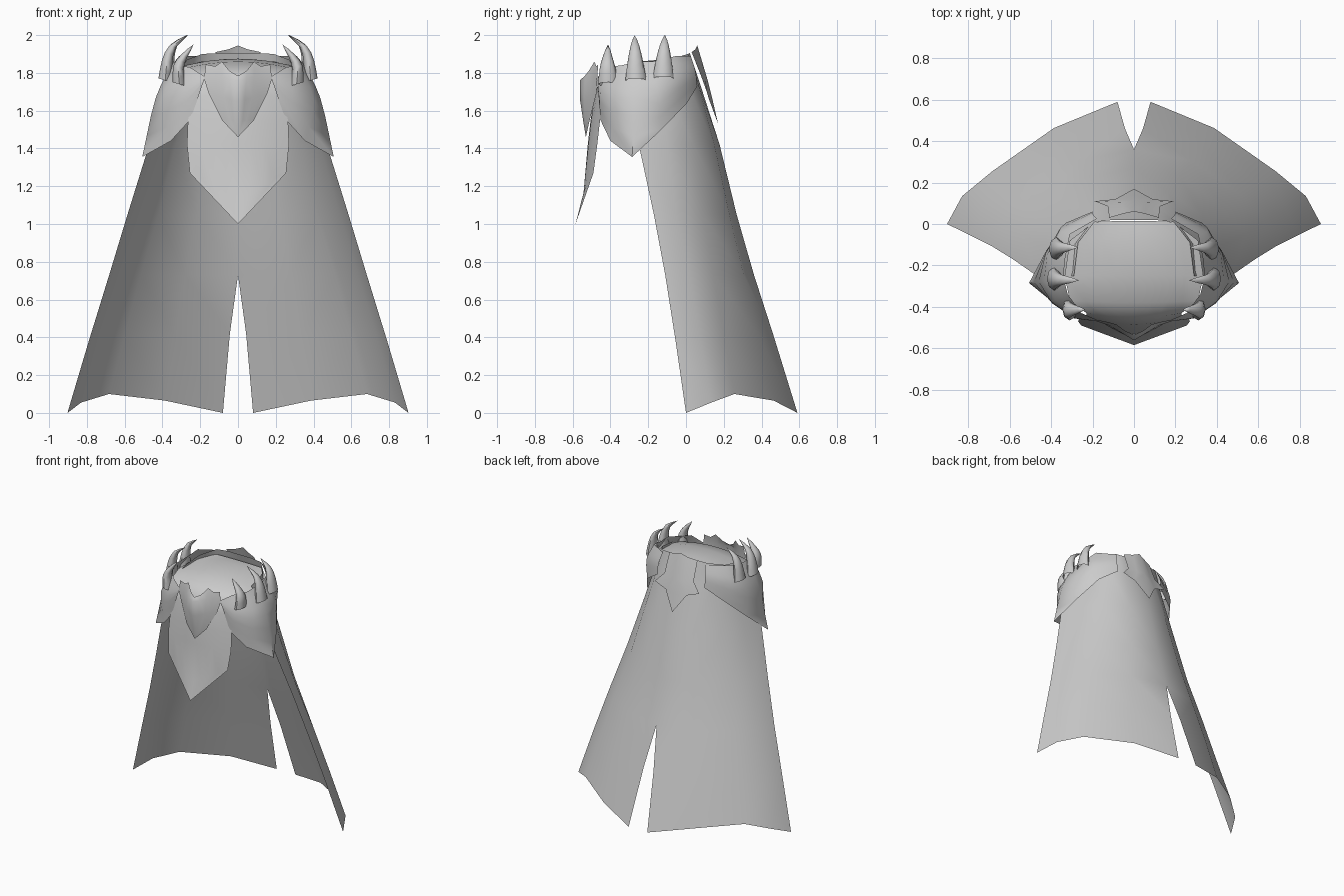
import bpy, bmesh, math
from mathutils import Vector

grey = bpy.data.materials.new("cloth_grey")
grey.diffuse_color = (0.6, 0.6, 0.6, 1)


def finish(name, bm, out, angle=60):
    """Weld, drop collapsed faces, turn the sheet toward 'out', shade smooth."""
    bmesh.ops.remove_doubles(bm, verts=bm.verts, dist=0.002)
    bmesh.ops.dissolve_degenerate(bm, edges=bm.edges, dist=0.0005)
    bmesh.ops.recalc_face_normals(bm, faces=bm.faces)
    bm.normal_update()
    if sum(f.normal.dot(out(f.calc_center_median())) * f.calc_area() for f in bm.faces) < 0:
        bmesh.ops.reverse_faces(bm, faces=bm.faces)
    me = bpy.data.meshes.new(name)
    bm.to_mesh(me)
    bm.free()
    me.materials.append(grey)
    ob = bpy.data.objects.new(name, me)
    bpy.context.collection.objects.link(ob)
    bpy.ops.object.select_all(action='DESELECT')
    ob.select_set(True)
    bpy.context.view_layer.objects.active = ob
    bpy.ops.object.shade_smooth_by_angle(angle=math.radians(angle))
    return ob


def grid(bm, rows, sx=1):
    vs = [[bm.verts.new((p[0] * sx, p[1], p[2])) for p in r] for r in rows]
    for a, b in zip(vs, vs[1:]):
        for i in range(len(a) - 1):
            bm.faces.new((a[i], a[i + 1], b[i + 1], b[i]))


def curve(pts, n):
    """Smooth curve through the points, n steps per span."""
    P = [Vector(p) for p in pts]
    P = [2 * P[0] - P[1]] + P + [2 * P[-1] - P[-2]]
    res = []
    for a, b, c, d in zip(P, P[1:], P[2:], P[3:]):
        for k in range(n):
            t = k / n
            res.append(0.5 * (2 * b + (c - a) * t + (2 * a - 5 * b + 4 * c - d) * t * t
                              + (3 * b - a - 3 * c + d) * t ** 3))
    return res + [P[-2]]


# Cape: half rows from back centre to front edge, hem to neck, slit below
cape = [
    [(.08, .59, 0), (.386, .464, .065), (.683, .256, .1), (.83, .135, .055), (.903, 0, 0)],
    [(.043, .46, .42), (.335, .385, .41), (.6, .2, .41), (.735, .075, .4), (.79, -.055, .38)],
    [(0, .36, .73), (.28, .305, .73), (.515, .145, .73), (.635, .02, .73), (.682, -.11, .73)],
    [(0, .268, 1.05), (.22, .23, 1.05), (.42, .09, 1.05), (.54, -.05, 1.05), (.585, -.17, 1.05)],
    [(0, .178, 1.42), (.17, .15, 1.42), (.33, .04, 1.42), (.43, -.1, 1.42), (.47, -.25, 1.42)],
    [(0, .075, 1.74), (.13, .065, 1.74), (.24, .01, 1.74), (.33, -.11, 1.72), (.37, -.25, 1.7)],
    [(0, .02, 1.905), (.1, .02, 1.905), (.19, .01, 1.9), (.27, -.09, 1.87), (.29, -.25, 1.84)],
]
bm = bmesh.new()
for s in (1, -1):
    grid(bm, cape, s)
finish("cape", bm, lambda c: Vector((c.x, c.y + .3, 0)))

# Chest cover and front panel: (half width, centre y, z, edge y, z)
chest = [
    (.19, .015, 1.86, .01, 1.86), (.31, -.08, 1.875, -.08, 1.83), (.335, -.25, 1.86, -.25, 1.81),
    (.31, -.38, 1.825, -.37, 1.79), (.23, -.455, 1.77, -.43, 1.76), (.23, -.485, 1.68, -.445, 1.68),
    (.265, -.505, 1.55, -.455, 1.55), (.27, -.52, 1.42, -.47, 1.42), (.255, -.545, 1.22, -.49, 1.27),
    (0, -.585, 1.0, -.585, 1.0)]
bm = bmesh.new()
rows = []
for hw, yc, zc, ye, ze in chest:
    rows.append([(hw * u, yc + (ye - yc) * u * u, zc + (ze - zc) * u * u)
                 for u in (k / 4 for k in range(-4, 5))])
rows[-2] = [(x, y, 1.27 - .135 * (1 - abs(x) / .255)) for x, y, z in rows[-2]]
grid(bm, rows)
finish("chest_panel", bm, lambda c: Vector((0, -1, .6)))

# Breast emblem: ridged shield with a notched top
emblem = [
    [(0, -.535, 1.785), (.045, -.515, 1.81), (.085, -.485, 1.86), (.12, -.475, 1.835), (.17, -.465, 1.845)],
    [(0, -.562, 1.76), (.045, -.535, 1.77), (.085, -.51, 1.78), (.12, -.49, 1.78), (.18, -.47, 1.77)],
    [(0, -.56, 1.65), (.035, -.54, 1.655), (.075, -.52, 1.67), (.115, -.5, 1.68), (.155, -.475, 1.69)],
    [(0, -.545, 1.55), (.025, -.535, 1.55), (.045, -.527, 1.55), (.065, -.52, 1.55), (.085, -.51, 1.55)],
    [(0, -.53, 1.46)] * 5,
]
bm = bmesh.new()
for s in (1, -1):
    grid(bm, emblem, s)
finish("breast_emblem", bm, lambda c: Vector((0, -1, 0)))

# Back plate: pointed crest on top, three points below
plate = [
    [(0, .06, 1.945), (.05, .05, 1.925), (.12, .03, 1.91)],
    [(0, .115, 1.76), (.06, .105, 1.76), (.125, .085, 1.77)],
    [(0, .14, 1.66), (.09, .12, 1.665), (.19, .11, 1.70)],
]
bm = bmesh.new()
for s in (1, -1):
    grid(bm, plate, s)
    bm.faces.new([bm.verts.new((x * s, y, z)) for x, y, z in
                  ((0, .14, 1.66), (.09, .12, 1.665), (0, .17, 1.53))])
finish("back_plate", bm, lambda c: Vector((0, 1, 0)))

# Shoulder guards: columns from front to back as top, middle, lower edge
guard = [
    [(.175, -.465, 1.78), (.18, -.47, 1.76), (.19, -.465, 1.735)],
    [(.255, -.43, 1.83), (.29, -.455, 1.69), (.25, -.455, 1.555)],
    [(.32, -.34, 1.84), (.4, -.375, 1.66), (.355, -.4, 1.44)],
    [(.34, -.26, 1.86), (.435, -.275, 1.67), (.507, -.285, 1.355)],
    [(.335, -.18, 1.86), (.42, -.15, 1.7), (.425, -.13, 1.50)],
    [(.31, -.05, 1.89), (.36, -.03, 1.77), (.33, .005, 1.64)],
    [(.18, .025, 1.89), (.2, .05, 1.81), (.2, .06, 1.73)],
]
# Claws: (root, bend, shoulder, tip) along the upper rim
claws = [
    [(.31, -.41, 1.74), (.315, -.415, 1.83), (.285, -.415, 1.89), (.235, -.412, 1.95)],
    [(.385, -.265, 1.76), (.375, -.268, 1.86), (.345, -.27, 1.94), (.265, -.272, 2.0)],
    [(.375, -.12, 1.77), (.365, -.118, 1.87), (.34, -.115, 1.945), (.27, -.112, 2.0)],
]
for s, side in ((1, "right"), (-1, "left")):
    bm = bmesh.new()
    grid(bm, [curve(c, 3) for c in guard], s)
    finish(side + "_shoulder_guard", bm, lambda c: Vector((c.x, c.y + .2, .1)))
    for k, c in enumerate(claws):
        bm = bmesh.new()
        path = curve(c, 2)
        rings = []
        for i, p in enumerate(path):
            t = i / (len(path) - 1)
            w, d = .055 * (1 - t) ** .8 + .001, .035 * (1 - t) ** .7 + .001
            rings.append([(p.x + d * math.cos(a), p.y + w * math.sin(a), p.z + .3 * d * math.cos(a))
                          for a in (j * math.pi / 4 for j in range(9))])
        grid(bm, rings, s)
        finish(f"{side}_claw_{k + 1}", bm,
               lambda q, s=s, m=path: Vector((q.x - s * min(m, key=lambda p: abs(p.z - q.z)).x, 0, 0)))
